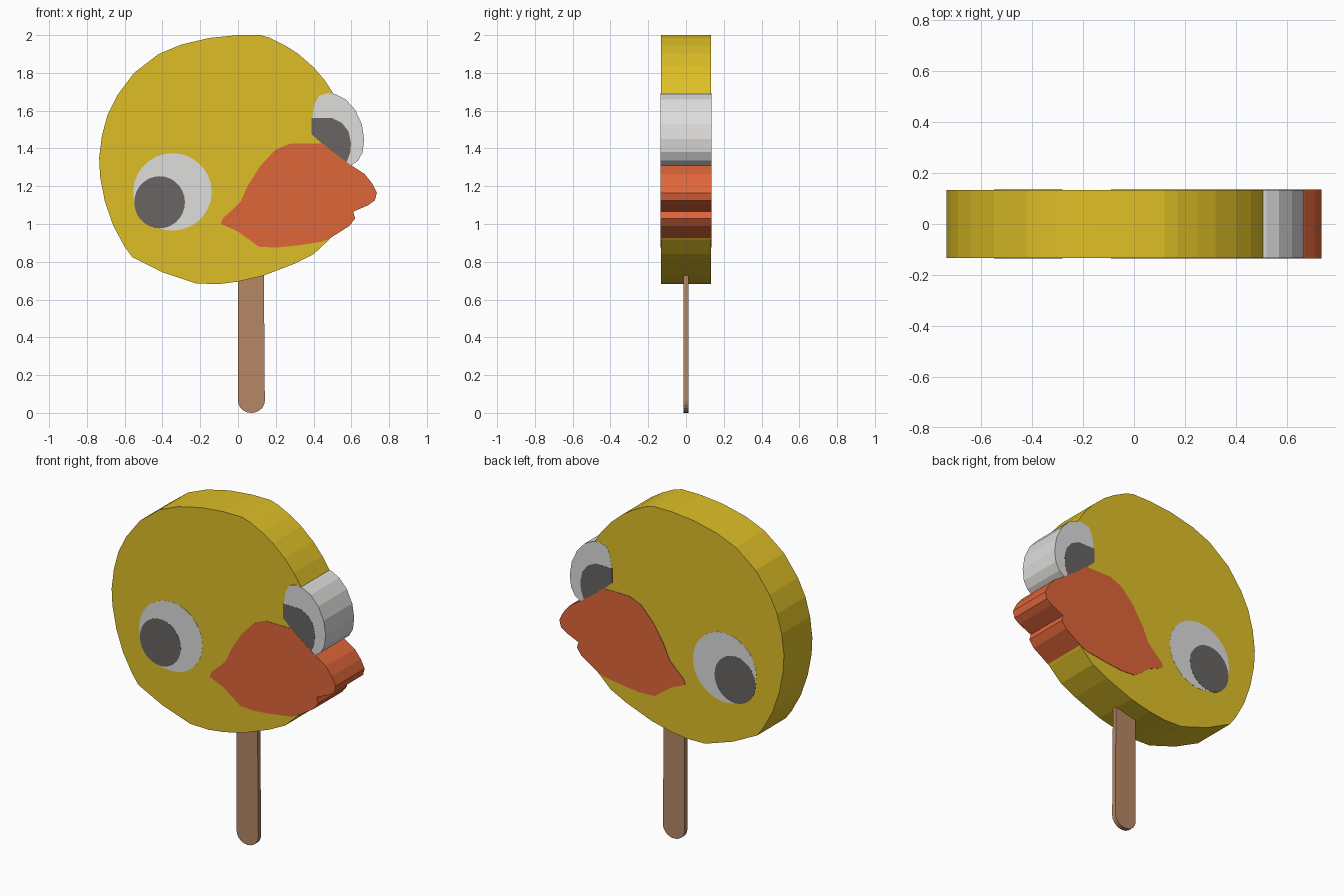
import bpy, bmesh, math


def material(name, rgb):
    """Flat colour given as 0-255 sRGB, stored as linear."""
    m = bpy.data.materials.new(name)
    lin = [((c / 255 + 0.055) / 1.055) ** 2.4 for c in rgb]
    m.diffuse_color = (*lin, 1)
    return m


YELLOW = material("yellow", (222, 191, 39))
ORANGE = material("orange", (224, 102, 58))
WHITE = material("eye white", (222, 221, 220))
DARK = material("dark grey", (104, 101, 99))
WOOD = material("wood brown", (181, 135, 102))


def prism(name, outline, spans, mat):
    """Extrude an (x, z) outline along y, once for each (y0, y1) span."""
    bm = bmesh.new()
    for y0, y1 in spans:
        face = bm.faces.new([bm.verts.new((x, y0, z)) for x, z in outline])
        ext = bmesh.ops.extrude_face_region(bm, geom=[face], use_keep_orig=True)
        for v in ext["geom"]:
            if isinstance(v, bmesh.types.BMVert):
                v.co.y = y1
    bmesh.ops.recalc_face_normals(bm, faces=bm.faces)
    mesh = bpy.data.meshes.new(name)
    bm.to_mesh(mesh)
    bm.free()
    mesh.materials.append(mat)
    ob = bpy.data.objects.new(name, mesh)
    bpy.context.collection.objects.link(ob)
    return ob


def ellipse(cx, cz, rx, rz, n=28):
    return [(cx + rx * math.cos(2 * math.pi * i / n),
             cz + rz * math.sin(2 * math.pi * i / n)) for i in range(n)]


def through(h):
    return [(-h, h)]


def both_sides(h):
    """Thin plates on the front and back of the head."""
    return [(-h, -0.132), (0.132, h)]


# Head: thick flat disc (its right edge hides inside the eye and beak)
head = [(0.0, 2.0), (0.12, 2.0), (0.17, 1.985), (0.25, 1.945), (0.32, 1.90),
        (0.40, 1.83), (0.46, 1.76), (0.505, 1.69), (0.55, 1.5), (0.56, 1.33),
        (0.57, 1.15), (0.51, 0.95), (0.48, 0.915), (0.40, 0.84), (0.30, 0.79),
        (0.13, 0.725), (0.0, 0.695), (-0.10, 0.682), (-0.22, 0.685), (-0.40, 0.745),
        (-0.56, 0.825), (-0.60, 0.88), (-0.66, 0.99), (-0.705, 1.12), (-0.73, 1.25),
        (-0.735, 1.35), (-0.72, 1.47), (-0.69, 1.58), (-0.64, 1.68), (-0.55, 1.80),
        (-0.42, 1.90), (-0.30, 1.95), (-0.15, 1.985)]
prism("head", head, through(0.133), YELLOW)

# Right eye: bulges past the head, full depth
right_eye = [(0.40, 1.50), (0.395, 1.57), (0.405, 1.635), (0.43, 1.68), (0.48, 1.693),
             (0.52, 1.685), (0.57, 1.66), (0.62, 1.605), (0.655, 1.53), (0.668, 1.45),
             (0.66, 1.38), (0.635, 1.335), (0.60, 1.31), (0.56, 1.32), (0.48, 1.38)]
prism("right_eye", right_eye, through(0.1338), WHITE)
right_pupil = [(0.39, 1.56), (0.50, 1.56), (0.55, 1.535), (0.585, 1.49), (0.598, 1.43),
               (0.595, 1.38), (0.572, 1.32), (0.50, 1.35), (0.44, 1.43), (0.39, 1.475)]
prism("right_pupil", right_pupil, both_sides(0.1346), DARK)

# Left eye: painted on both faces
prism("left_eye", ellipse(-0.347, 1.17, 0.208, 0.205), both_sides(0.1338), WHITE)
prism("left_pupil", ellipse(-0.415, 1.115, 0.134, 0.138), both_sides(0.1346), DARK)

# Beak: full depth with a small notch at the mouth
beak = [(0.28, 1.427), (0.45, 1.427), (0.49, 1.39), (0.60, 1.31), (0.67, 1.265),
        (0.71, 1.215), (0.735, 1.165), (0.725, 1.125), (0.69, 1.10), (0.61, 1.065),
        (0.62, 1.03), (0.59, 0.99), (0.48, 0.92), (0.44, 0.905), (0.30, 0.885),
        (0.20, 0.875), (0.11, 0.88), (0.0, 0.96), (-0.09, 1.0), (-0.08, 1.03),
        (-0.03, 1.075), (0.015, 1.12), (0.05, 1.20), (0.12, 1.31), (0.20, 1.395)]
prism("beak", beak, through(0.1354), ORANGE)

# Stick: thin slat with a rounded foot, tucked into the head
foot = [(0.071 + 0.071 * math.cos(a), 0.065 + 0.065 * math.sin(a))
        for a in (math.pi + math.pi * i / 10 for i in range(11))]
prism("stick", foot + [(0.137, 0.74), (0.0, 0.74)], through(0.013), WOOD)
